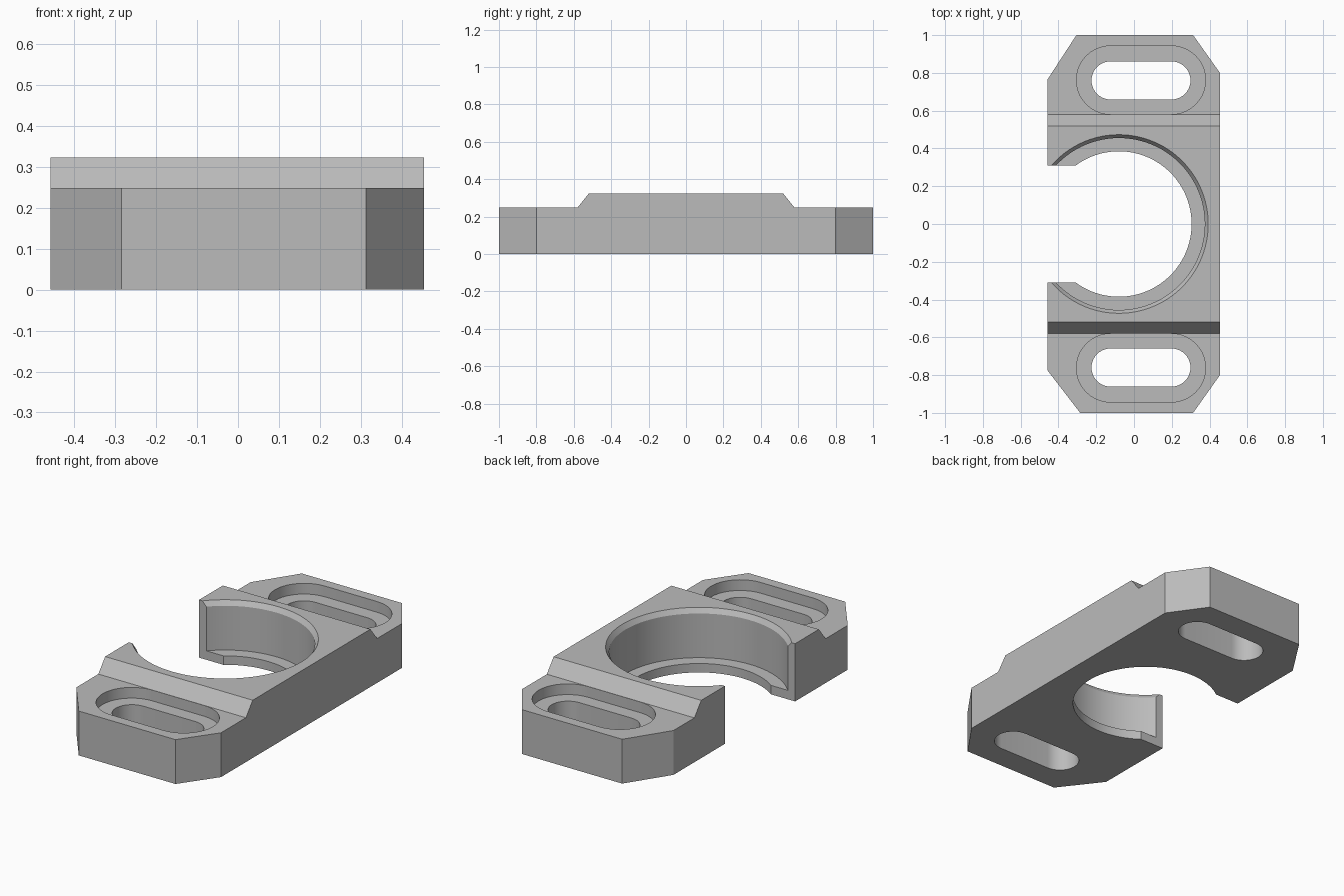
import bpy, bmesh, math

if "Cube" in bpy.data.objects:
    bpy.data.objects.remove(bpy.data.objects["Cube"], do_unlink=True)

metal = bpy.data.materials.new("mid grey")
metal.use_nodes = True
metal.diffuse_color = (0.5, 0.5, 0.5, 1)
metal.node_tree.nodes["Principled BSDF"].inputs["Base Color"].default_value = metal.diffuse_color


def loft(name, loops):
    """Closed solid through a stack of loops with equal point counts."""
    bm = bmesh.new()
    rings = [[bm.verts.new(p) for p in loop] for loop in loops]
    for a, b in zip(rings, rings[1:]):
        for i in range(len(a)):
            j = (i + 1) % len(a)
            bm.faces.new((a[i], a[j], b[j], b[i]))
    bm.faces.new(rings[0][::-1])
    bm.faces.new(rings[-1])
    bmesh.ops.recalc_face_normals(bm, faces=bm.faces)
    mesh = bpy.data.meshes.new(name)
    bm.to_mesh(mesh)
    bm.free()
    mesh.materials.append(metal)
    ob = bpy.data.objects.new(name, mesh)
    bpy.context.collection.objects.link(ob)
    return ob


def prism(name, outline, low, high):
    return loft(name, [[(x, y, z) for x, y in outline] for z in (low, high)])


def slot(cx, cy, half, radius, steps=20):
    """Outline of a slot with round ends, lying along x."""
    pts = []
    for side, start in ((1, -math.pi / 2), (-1, math.pi / 2)):
        for i in range(steps + 1):
            a = start + math.pi * i / steps
            pts.append((cx + side * half + radius * math.cos(a), cy + radius * math.sin(a)))
    return pts


def apply_boolean(target, cutter, operation="DIFFERENCE"):
    cutter.hide_render = True
    bpy.context.view_layer.objects.active = target
    mod = target.modifiers.new("cut", "BOOLEAN")
    mod.operation = operation
    mod.solver = "EXACT"
    mod.object = cutter
    bpy.ops.object.modifier_apply(modifier=mod.name)
    bpy.data.objects.remove(cutter, do_unlink=True)


TOP, EAR = 0.323, 0.248

# Body: raised middle with sloped steps down to the two ears
profile = [(-1.1, 0), (1.1, 0), (1.1, EAR), (0.58, EAR), (0.52, TOP),
           (-0.52, TOP), (-0.58, EAR), (-1.1, EAR)]
bracket = loft("clamp_bracket", [[(x, y, z) for y, z in profile] for x in (-0.6, 0.6)])

# Plan outline with cut corners
outline = [(-0.458, -0.775), (-0.285, -1), (0.313, -1), (0.455, -0.8),
           (0.455, 0.8), (0.313, 1), (-0.305, 1), (-0.458, 0.765)]
apply_boolean(bracket, prism("plan_outline", outline, -0.2, 0.6), "INTERSECT")

# Stepped bore: lip at the bottom, bevelled rim at the top
BORE_X, SIDES = -0.08, 96
stack = [(0.385, -0.1), (0.385, 0.05), (0.455, 0.05), (0.455, 0.297), (0.473, TOP), (0.473, 0.5)]
rings = [[(BORE_X + r * math.cos(2 * math.pi * i / SIDES), r * math.sin(2 * math.pi * i / SIDES), z)
          for i in range(SIDES)] for r, z in stack]
apply_boolean(bracket, loft("bore_cutter", rings))

# Side opening into the bore
opening = [(-0.7, -0.31), (-0.2, -0.31), (-0.2, 0.31), (-0.7, 0.31)]
apply_boolean(bracket, prism("opening_cutter", opening, -0.1, 0.5))

# Bolt slots with recessed seats
for side in (-1, 1):
    apply_boolean(bracket, prism("seat_cutter", slot(0.037, side * 0.762, 0.161, 0.181), EAR - 0.06, 0.5))
    apply_boolean(bracket, prism("slot_cutter", slot(0.037, side * 0.76, 0.161, 0.101), -0.1, 0.5))

# Smooth the round walls, keep the machined edges crisp
bpy.ops.object.select_all(action="DESELECT")
bracket.select_set(True)
bpy.context.view_layer.objects.active = bracket
bpy.ops.object.shade_smooth_by_angle(angle=math.radians(25))
